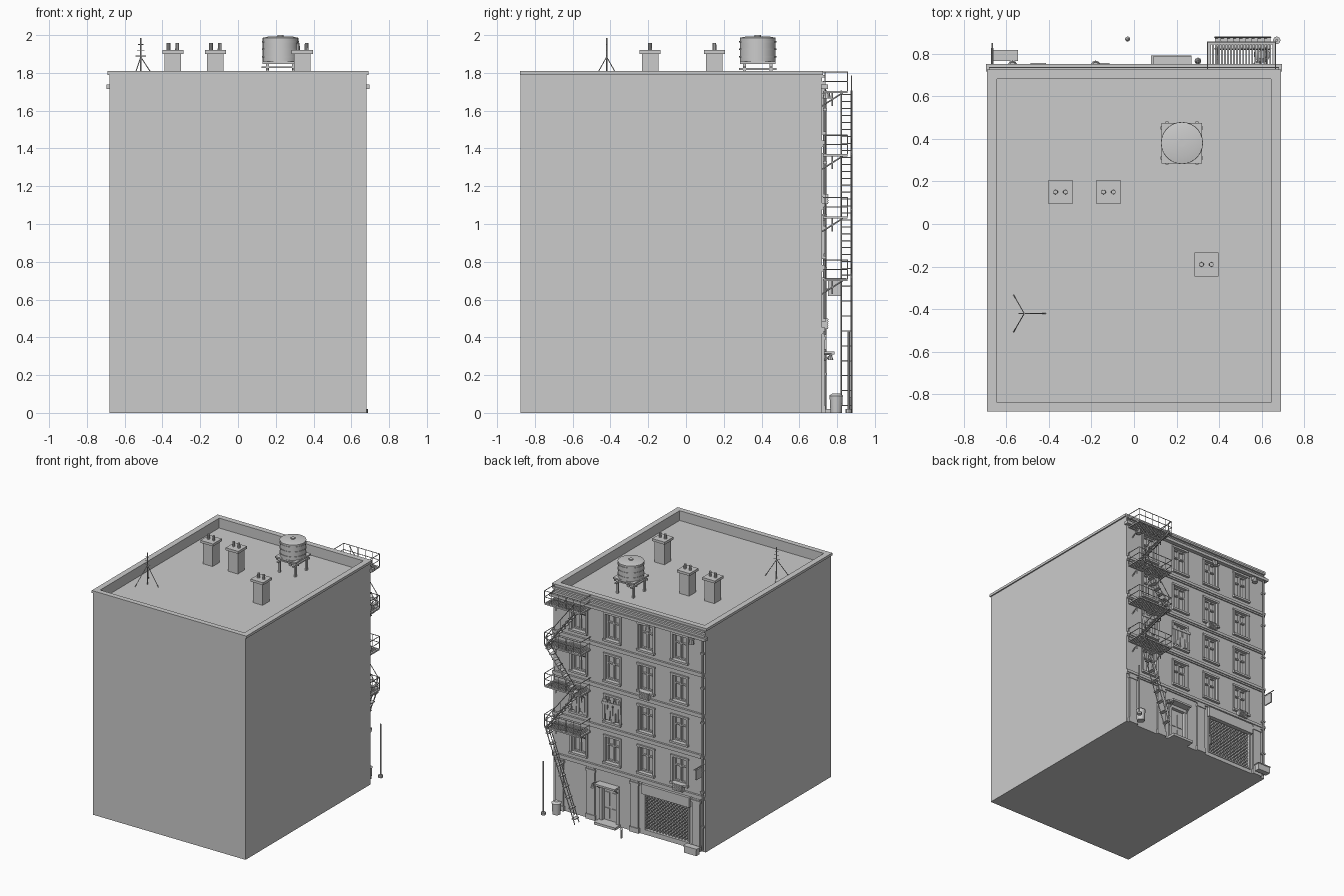
import bpy, bmesh, math, random
from mathutils import Vector, Matrix
random.seed(4)


class Part:
    """Collects simple solids into one named mesh object."""
    def __init__(self, name):
        self.name, self.bm = name, bmesh.new()

    def box(self, x0, x1, y0, y1, z0, z1, roll=0):
        m = (Matrix.Translation(((x0+x1)/2, (y0+y1)/2, (z0+z1)/2)) @ Matrix.Rotation(roll, 4, 'Y')
             @ Matrix.Diagonal((x1-x0, y1-y0, z1-z0, 1)))
        bmesh.ops.create_cube(self.bm, size=1, matrix=m)
        return self

    def bar(self, p, q, r, n=6, r2=None):
        p, q = Vector(p), Vector(q)
        m = Matrix.Translation((p+q)/2) @ (q-p).to_track_quat('Z', 'Y').to_matrix().to_4x4()
        bmesh.ops.create_cone(self.bm, cap_ends=True, segments=n, radius1=r,
                              radius2=r if r2 is None else r2, depth=(q-p).length, matrix=m)
        return self

    def done(self, smooth=False):
        me = bpy.data.meshes.new(self.name)
        self.bm.to_mesh(me)
        self.bm.free()
        ob = bpy.data.objects.new(self.name, me)
        bpy.context.collection.objects.link(ob)
        if smooth:
            bpy.context.view_layer.objects.active = ob
            ob.select_set(True)
            bpy.ops.object.shade_smooth_by_angle(angle=math.radians(35))
            ob.select_set(False)
        return ob


W = 0.72                                    # facade plane
ROOF = 1.73
cols = (0.45, 0.15, -0.15, -0.45)
sills = [0.5 + 0.33*i for i in range(4)]
WH, WW = 0.2, 0.062                         # window height, half width

# main block with roof well, window, door and shop openings
body = Part("building_body").box(-0.68, 0.68, -0.875, W, 0, 1.79).done()
cut = Part("opening_cutters").box(-0.645, 0.645, -0.84, 0.68, ROOF, 1.9)
for x in cols:
    for z in sills:
        cut.box(x-WW, x+WW, W-0.03, W+0.1, z, z+WH)
cut.box(0.1, 0.25, W-0.03, W+0.1, 0.02, 0.29)
cut.box(-0.54, -0.13, W-0.035, W+0.1, 0.03, 0.36)
cutter = cut.done()
cutter.hide_render = True
cutter.hide_set(True)
b = body.modifiers.new("openings", 'BOOLEAN')
b.operation, b.object, b.solver = 'DIFFERENCE', cutter, 'EXACT'

# parapet coping
p = Part("parapet_coping")
for s in (-1, 1):
    p.box(s*0.667-0.023, s*0.667+0.023, -0.88, 0.725, 1.79, 1.81)
p.box(-0.645, 0.645, -0.88, -0.838, 1.79, 1.81).box(-0.645, 0.645, 0.68, 0.725, 1.79, 1.81).done()

# facade cornice and floor bands
p = Part("facade_cornice").box(-0.695, 0.695, W-0.005, 0.752, 1.715, 1.738)
p.box(-0.68, 0.68, W, 0.738, 1.738, 1.755).box(-0.68, 0.68, W, 0.735, 1.775, 1.79).done()
p = Part("floor_bands")
for z in (0.43, 0.76, 1.09, 1.42):
    p.box(-0.68, 0.68, W, 0.736, z, z+0.022).box(-0.68, 0.68, W, 0.729, z-0.012, z)
p.done()

# ground floor pilasters and plinth
p = Part("pilasters")
for x in (0.62, 0.34, -0.05, -0.6):
    p.box(x-0.035, x+0.035, W, 0.732, 0, 0.418).box(x-0.042, x+0.042, W, 0.738, 0, 0.04)
    p.box(x-0.042, x+0.042, W, 0.738, 0.385, 0.405)
p.done()

# windows: surrounds, sills, sashes
sur, sash = Part("window_surrounds"), Part("window_sashes")
for x in cols:
    for z in sills:
        for s in (-1, 1):
            sur.box(x+s*(WW+.008)-.008, x+s*(WW+.008)+.008, W-0.005, 0.729, z, z+WH)
            sash.box(x+s*(WW-.006)-.006, x+s*(WW-.006)+.006, W-.03, W-.012, z, z+WH)
        sur.box(x-WW-.018, x+WW+.018, W-.02, 0.74, z-.016, z)
        sur.box(x-WW-.018, x+WW+.018, W-.002, 0.732, z+WH, z+WH+.016)
        sash.box(x-.006, x+.006, W-.03, W-.012, z, z+WH)
        for h in (0.005, 0.13, WH-.005):
            sash.box(x-WW, x+WW, W-.03, W-.014, z+h-.005, z+h+.005)
sur.done()
sash.done()

# boards nailed over two windows
p = Part("window_boards")
for x in (0.45, 0.15):
    for i in range(7):
        u = x - 0.072 + i*0.024
        p.box(u-.01, u+.01, W+.009, W+.016, 0.83+random.uniform(-.02, .02), 1.0+random.uniform(-.02, .03),
              random.uniform(-.08, .08))
    p.box(x-.085, x+.085, W+.014, W+.021, 0.97, 0.99, 0.04)
p.done()

# entrance door, frame, canopy and step
p = Part("entrance_door").box(0.115, 0.235, W-.03, W-.015, 0.02, 0.28)
for z0, z1 in ((0.04, 0.12), (0.14, 0.25)):
    for x in (0.145, 0.205):
        p.box(x-.02, x+.02, W-.016, W-.009, z0, z1)
for x in (0.1, 0.25):
    p.box(x-.012, x+.012, W-.02, W+.012, 0, 0.3)
p.box(0.088, 0.262, W-.02, W+.012, 0.28, 0.305).done()
p = Part("door_canopy").box(0.09, 0.27, W, 0.785, 0.31, 0.325)
for x in (0.1, 0.26):
    p.bar((x, W, 0.27), (x, 0.775, 0.31), 0.005)
p.done()
Part("door_step").box(0.08, 0.27, W, 0.79, 0, 0.02).done()

# shop front: shutter box and crossed grille
Part("shutter_box").box(-0.55, -0.12, W-.01, 0.745, 0.335, 0.415).done()
p = Part("shop_grille")
x0, x1, z0, z1 = -0.535, -0.135, 0.035, 0.335
k = -0.3
while k < 0.4:
    lo, hi = max(0, k), min(0.4, k+0.3)
    if hi-lo > 0.01:
        p.bar((x0+lo, W-.008, z0+lo-k), (x0+hi, W-.008, z0+hi-k), 0.0025, 4)
        p.bar((x1-lo, W-.012, z0+lo-k), (x1-hi, W-.012, z0+hi-k), 0.0025, 4)
    k += 0.028
for x in (x0, x1):
    p.box(x-.007, x+.007, W-.03, W+.008, 0.03, 0.34)
p.box(x0, x1, W-.03, W+.006, 0.03, 0.042).done()

# air conditioners
p = Part("air_conditioners")
for x, z in ((-0.15, 1.1), (-0.45, 0.44)):
    p.box(x-.042, x+.042, W-.01, 0.752, z+.005, z+.06)
    for i in range(5):
        p.box(x-.036, x+.036, 0.752, 0.755, z+.012+i*.01, z+.016+i*.01)
p.done()

# downpipe with brackets, and small lamps under the cornice
p = Part("downpipe").bar((-0.662, 0.735, 0.02), (-0.662, 0.735, 1.71), 0.009, 10)
for i in range(6):
    p.box(-.675, -.649, W, 0.746, 0.2+i*.28, 0.212+i*.28)
p.done(True)
p = Part("cornice_lamps")
for x in (-0.57, -0.18, 0.58):
    p.box(x-.012, x+.012, W, 0.74, 1.69, 1.715).bar((x, 0.745, 1.665), (x, 0.745, 1.705), 0.022, 10, 0.014)
p.done()
Part("wall_lamp").bar((0.3, W, .31), (.3, .77, .31), .004).bar((.3, .765, .28), (.3, .765, .31), .016, 8, .005).done()

# hanging sign
p = Part("hanging_sign").box(-.67, -.66, .752, .825, .62, .7).bar((-.665, W, .71), (-.665, .85, .71), .004)
p.bar((-.665, W, .655), (-.665, .755, .655), .003).done()

# fire escape: grated platforms, rails, zigzag flights
XA, XB, YA, YB = 0.345, 0.665, 0.725, 0.855
levels = [0.71, 1.04, 1.37, 1.705]
p, r, s = Part("escape_platforms"), Part("escape_railings"), Part("escape_stairs")
for z in levels:
    for y in (YA+.006, YB-.006):
        p.box(XA, XB, y-.006, y+.006, z-.012, z)
    for x in (XA+.005, XB-.005):
        p.box(x-.005, x+.005, YA, YB, z-.012, z)
    for i in range(22):
        x = XA+.012 + i*(XB-XA-.024)/21
        p.box(x-.004, x+.004, YA, YB, z-.007, z-.002)
    for x in (0.39, 0.62):
        p.bar((x, W, z-.08), (x, 0.83, z-.01), .004)
        p.bar((x, 0.775, z-.08), (x, 0.775, z-.01), .004)
    for h in (0.05, 0.1):
        r.bar((XA, YB, z+h), (XB, YB, z+h), .003)
        for x in (XA, XB):
            r.bar((x, YA, z+h), (x, YB, z+h), .003)
    for i in range(6):
        x = XA + i*(XB-XA)/5
        r.bar((x, YB, z), (x, YB, z+.1), .003)
    for x in (XA, XB):
        r.bar((x, YA+.01, z), (x, YA+.01, z+.1), .003)
ends = [0.0] + levels
for i in range(4):
    a, c = ((0.38, 0.64) if i % 2 == 0 else (0.64, 0.38))
    lo, hi = ends[i], ends[i+1]
    for y in (0.822, 0.876):
        s.bar((a, y, lo), (c, y, hi), .005, 4)
    s.bar((a, .876, lo+.08), (c, .876, hi+.08), .003)
    for t in (0.05, 0.5, 0.95):
        x, z = a+(c-a)*t, lo+(hi-lo)*t
        s.bar((x, .876, z), (x, .876, z+.08), .003)
    n = 9
    for j in range(n):
        t = (j+.5)/n
        x, z = a+(c-a)*t, lo+(hi-lo)*t
        s.box(x-.015, x+.015, .822, .876, z-.003, z+.003)
p.done()
r.done()
s.done()

# street objects
Part("street_pole").bar((.67, .862, 0), (.67, .862, .43), .006, 8).bar((.67, .862, 0), (.67, .862, .02), .018, 8).done()
Part("bollard").bar((-.03, .868, 0), (-.03, .868, .075), .008, 10).bar((-.03, .868, .07), (-.03, .868, .085), .012, 10, .004).done()
p = Part("rubbish_bin").bar((.6, .795, 0), (.6, .795, .09), .03, 14, .035)
p.bar((.6, .795, .09), (.6, .795, .103), .038, 14, .02).done(True)
Part("street_crate").box(-.66, -.55, .768, .812, 0, .05).box(-.665, -.545, .764, .816, .05, .058).done()

# chimneys
p = Part("chimneys")
for x, y in ((-.345, .15), (-.12, .15), (.34, -.19)):
    p.box(x-.044, x+.044, y-.044, y+.044, ROOF, 1.9).box(x-.056, x+.056, y-.056, y+.056, 1.9, 1.92)
    for d in (-.023, .023):
        p.bar((x+d, y, 1.92), (x+d, y, 1.957), .011, 10, .01)
p.done()

# roof water tank on stand
tx, ty = 0.225, 0.38
p = Part("water_tank").bar((tx, ty, 1.86), (tx, ty, 1.985), .095, 28)
p.bar((tx, ty, 1.985), (tx, ty, 1.993), .098, 28, .06).bar((tx, ty, 1.99), (tx, ty, 2.0), .017, 12)
for z in (1.885, 1.925, 1.965):
    p.bar((tx, ty, z-.004), (tx, ty, z+.004), .099, 28)
p.done(True)
p = Part("tank_stand").box(tx-.095, tx+.095, ty-.095, ty+.095, 1.848, 1.86)
for a in (-.07, .07):
    p.box(tx-.1, tx+.1, ty+a-.007, ty+a+.007, 1.825, 1.835)
    p.box(tx+a-.007, tx+a+.007, ty-.1, ty+.1, 1.815, 1.825)
    for c in (-.07, .07):
        p.box(tx+a-.008, tx+a+.008, ty+c-.008, ty+c+.008, ROOF, 1.85)
p.done()

# tripod aerial
ax, ay = -.515, -.42
p = Part("roof_aerial").bar((ax, ay, ROOF), (ax, ay, 1.985), .004)
for i in range(3):
    t = i*math.tau/3
    p.bar((ax, ay, 1.885), (ax+.1*math.cos(t), ay+.1*math.sin(t), ROOF), .0025)
for z, w in ((1.89, .028), (1.92, .02), (1.95, .014)):
    p.bar((ax-w, ay, z), (ax+w, ay, z), .002)
p.done()
